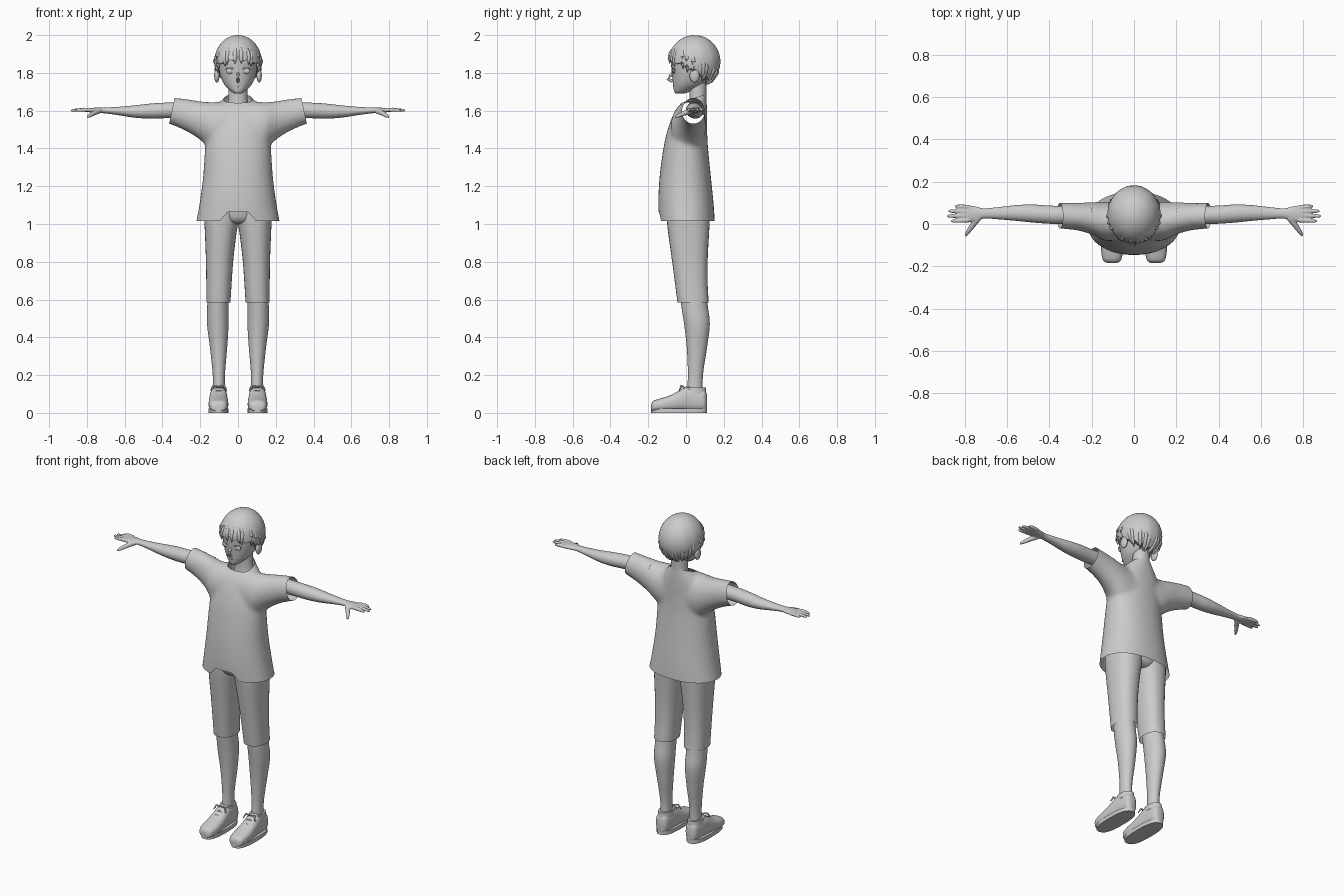
import bpy, bmesh, math
from mathutils import Vector

cube = bpy.data.objects.get("Cube")
if cube:
    bpy.data.objects.remove(cube)

grey = bpy.data.materials.new("plain grey")
grey.use_nodes = True
COLOR = (.6, .6, .6, 1)
grey.diffuse_color = COLOR
for node in grey.node_tree.nodes:
    if node.type == 'BSDF_PRINCIPLED':
        node.inputs["Base Color"].default_value = COLOR
made = []


def skin(bm, rings, caps=True):
    """Join rings of points into a tube."""
    rings = [[bm.verts.new(p) for p in ring] for ring in rings]
    n = len(rings[0])
    for a, b in zip(rings, rings[1:]):
        for i in range(n):
            j = (i + 1) % n
            bm.faces.new((a[i], a[j], b[j], b[i]))
    if caps:
        bm.faces.new(rings[0][::-1])
        bm.faces.new(rings[-1])


def loft(bm, axis, rows, power=2, n=32, steps=4, caps=True):
    """Rounded sections along an axis; a row is position, then low and high of both other axes."""
    rows = [Vector(r) for r in rows]
    dense = []
    for i in range(len(rows) - 1):
        p, q = rows[i], rows[i + 1]
        o, r = rows[max(i - 1, 0)], rows[min(i + 2, len(rows) - 1)]
        for k in range(steps):
            t = k / steps
            dense.append(p + (q - o) * (t / 2) + (o * 2 - p * 5 + q * 4 - r) * (t * t / 2)
                         + (p * 3 - o - q * 3 + r) * (t ** 3 / 2))
    dense.append(rows[-1])
    rings = []
    for t, a0, a1, b0, b1 in dense:
        ring = []
        for i in range(n):
            c, s = math.cos(math.tau * i / n), math.sin(math.tau * i / n)
            u = (a0 + a1) / 2 + (a1 - a0) / 2 * math.copysign(abs(c) ** (2 / power), c)
            v = (b0 + b1) / 2 + (b1 - b0) / 2 * math.copysign(abs(s) ** (2 / power), s)
            ring.append({'x': (t, u, v), 'y': (u, t, v), 'z': (u, v, t)}[axis])
        rings.append(ring)
    skin(bm, rings, caps)


def tube(bm, path, radii, n=8):
    """Round tube through a few points."""
    path = [Vector(p) for p in path]
    rings = []
    for i, p in enumerate(path):
        along = path[min(i + 1, len(path) - 1)] - path[max(i - 1, 0)]
        turn = along.to_track_quat('Z', 'Y')
        rings.append([p + turn @ Vector((math.cos(math.tau * k / n), math.sin(math.tau * k / n), 0)) * radii[i]
                      for k in range(n)])
    skin(bm, rings)


def ball(bm, centre, size):
    new = bmesh.ops.create_uvsphere(bm, u_segments=20, v_segments=12, radius=1)["verts"]
    for v in new:
        v.co = Vector(centre) + Vector(a * b for a, b in zip(v.co, size))


def add_object(name, mesh):
    mesh.materials.clear()
    mesh.materials.append(grey)
    obj = bpy.data.objects.new(name, mesh)
    bpy.context.scene.collection.objects.link(obj)
    made.append(obj)
    return obj


def finish(name, bm, voxel=0, smooth=0, pair=False):
    """Make the object, fusing its pieces if asked, and its mirrored twin."""
    bmesh.ops.recalc_face_normals(bm, faces=bm.faces)
    mesh = bpy.data.meshes.new(name)
    bm.to_mesh(mesh)
    bm.free()
    obj = add_object("left_" + name if pair else name, mesh)
    if voxel:
        fuse = obj.modifiers.new("fuse", 'REMESH')
        fuse.mode, fuse.voxel_size = 'VOXEL', voxel
        soft = obj.modifiers.new("soften", 'SMOOTH')
        soft.iterations = smooth
        graph = bpy.context.evaluated_depsgraph_get()
        baked = bpy.data.meshes.new_from_object(obj.evaluated_get(graph))
        obj.modifiers.clear()
        obj.data = baked
        baked.materials.clear()
        baked.materials.append(grey)
    if pair:
        twin = obj.data.copy()
        for v in twin.vertices:
            v.co.x *= -1
        twin.flip_normals()
        add_object("right_" + name, twin)
    return obj


# Shirt: body and sleeves fused, then trimmed open at hem, cuffs and collar
bm = bmesh.new()
loft(bm, 'z', [(.97, -.23, .23, -.14, .155), (1.1, -.205, .205, -.147, .147), (1.25, -.185, .185, -.14, .132),
               (1.4, -.175, .175, -.12, .117), (1.5, -.165, .165, -.097, .112), (1.58, -.14, .14, -.067, .112),
               (1.64, -.1, .1, -.025, .11), (1.68, -.066, .066, .005, .108), (1.73, -.055, .055, .01, .105)], 2.2)
half = [(.06, -.08, .105, 1.36, 1.65), (.14, -.078, .105, 1.39, 1.645), (.2, -.05, .103, 1.445, 1.65),
        (.27, -.03, .1, 1.49, 1.661), (.35, -.022, .1, 1.525, 1.67), (.4, -.02, .1, 1.54, 1.675)]
loft(bm, 'x', [(-r[0], *r[1:]) for r in reversed(half)] + half)
shirt = finish("shirt", bm, .012, 6)
bm = bmesh.new()
bm.from_mesh(shirt.data)


def trim(point, normal, faces):
    geom = set(faces)
    for f in faces:
        geom.update(f.edges)
        geom.update(f.verts)
    bmesh.ops.bisect_plane(bm, geom=list(geom), plane_co=point, plane_no=normal, clear_outer=True)


trim((0, 0, 1.015), (0, 0, -1), bm.faces[:])
for side in (-1, 1):
    trim((side * .35, 0, 1.6), (side, 0, .21), bm.faces[:])
trim((0, .05, 1.668), (0, -.36, 1), [f for f in bm.faces if abs(f.calc_center_median().x) < .12
                                    and f.calc_center_median().z > 1.6])
for v in bm.verts:  # raised notch in the front hem
    if v.co.y < -.05:
        v.co.z = max(v.co.z, 1.015 + .048 * min(1, max(0, (.095 - abs(v.co.x)) / .04)))
bmesh.ops.dissolve_degenerate(bm, dist=.0005, edges=bm.edges)
bm.to_mesh(shirt.data)
bm.free()

# Arms with hands
bm = bmesh.new()
loft(bm, 'x', [(.2, 0, .085, 1.56, 1.645), (.37, 0, .086, 1.56, 1.643), (.47, .006, .092, 1.558, 1.637),
               (.55, .014, .09, 1.563, 1.628), (.64, .022, .08, 1.577, 1.62), (.71, .025, .074, 1.586, 1.617),
               (.75, .012, .084, 1.588, 1.616), (.79, .01, .088, 1.592, 1.614), (.82, .018, .084, 1.595, 1.612)])
for base, tip, reach in ((.018, .014, .865), (.039, .038, .885), (.06, .061, .878), (.08, .084, .848)):
    tube(bm, [(.78, base, 1.604), (.82, (base + tip) / 2, 1.605), (reach - .01, tip, 1.602), (reach, tip, 1.601)],
         (.011, .011, .008, .004))
tube(bm, [(.735, .03, 1.6), (.762, -.005, 1.588), (.783, -.035, 1.575), (.797, -.056, 1.566)],
     (.016, .014, .011, .006))
finish("arm", bm, .0045, 2, True)

# Neck and head
bm = bmesh.new()
loft(bm, 'z', [(1.58, -.07, .07, .01, .11), (1.65, -.052, .052, .018, .108), (1.76, -.05, .05, .015, .11)])
finish("neck", bm)
bm = bmesh.new()
loft(bm, 'z', [(1.69, -.014, .014, -.05, -.015), (1.7, -.034, .034, -.062, .02), (1.735, -.07, .07, -.068, .09),
               (1.78, -.092, .092, -.073, .13), (1.83, -.103, .103, -.078, .15), (1.88, -.106, .106, -.078, .16),
               (1.94, -.082, .082, -.045, .13), (1.97, -.03, .03, 0, .08)])
finish("head", bm)
bm = bmesh.new()
tube(bm, [(0, -.066, 1.805), (0, -.084, 1.785), (0, -.096, 1.768), (0, -.07, 1.754)], (.005, .009, .009, .008))
finish("nose", bm)
bm = bmesh.new()
tube(bm, [(-.018, -.063, 1.731), (0, -.067, 1.729), (.018, -.063, 1.731)], (.001, .003, .001))
finish("mouth", bm)
bm = bmesh.new()
ball(bm, (.043, -.064, 1.81), (.021, .008, .015))
finish("eye", bm, pair=True)
bm = bmesh.new()
tube(bm, [(.018, -.076, 1.816), (.033, -.075, 1.826), (.052, -.068, 1.826), (.07, -.056, 1.817)],
     (.001, .003, .003, .001))
finish("eyelid", bm, pair=True)
bm = bmesh.new()
ball(bm, (.112, .045, 1.785), (.014, .026, .036))
finish("ear", bm, pair=True)

# Hair: grooved cap with a toothed edge
CENTRE = Vector((0, .045, 1.86))


def on_hair(turn, drop, out=1.0):
    return CENTRE + Vector((.125 * out * math.sin(turn) * math.sin(drop),
                            -.137 * out * math.cos(turn) * math.sin(drop), .14 * math.cos(drop)))


def hair_end(turn):
    return math.acos((.06 * math.cos(turn) - .055) / .14)


bm = bmesh.new()
rings, columns, levels = [], 96, 16
for k in range(1, levels + 2):
    ring = []
    for i in range(columns):
        turn = math.tau * i / columns
        tooth = abs(i % 8 - 4) / 4
        t = min(k, levels) / levels
        out = 1 + .014 * (1 - tooth) * t if k <= levels else .88
        ring.append(on_hair(turn, (hair_end(turn) - .14 * tooth) * t, out))
    rings.append(ring)
skin(bm, rings)
finish("hair_cap", bm)

# Loose pointed locks lying over the edge
bm = bmesh.new()
for i in range(22):
    turn = math.tau * (i + .5) / 22
    end = hair_end(turn)
    lean = .1 * math.sin(i * 2.4)
    tube(bm, [on_hair(turn + lean * f, end * f, .97) for f in (.6, .8, .95, 1.08)], (.003, .012, .011, .001))
finish("hair_locks", bm)

# Shorts
bm = bmesh.new()
loft(bm, 'z', [(.585, .04, .168, -.045, .12), (.7, .033, .168, -.06, .114), (.82, .024, .17, -.076, .115),
               (.95, .008, .175, -.094, .122), (1.03, -.004, .178, -.102, .126), (1.12, -.01, .172, -.105, .122)],
     2.3, caps=False)
finish("shorts_leg", bm, pair=True)
bm = bmesh.new()
loft(bm, 'z', [(1.0, -.07, .07, -.06, .09), (1.04, -.15, .15, -.1, .122), (1.2, -.165, .165, -.11, .115)])
finish("shorts_seat", bm)

# Lower legs
bm = bmesh.new()
loft(bm, 'z', [(.06, .07, .134, .005, .092), (.14, .07, .132, .008, .088), (.22, .068, .135, .01, .092),
               (.35, .057, .149, .004, .112), (.47, .05, .164, -.01, .126), (.56, .051, .163, -.024, .116),
               (.66, .05, .16, -.035, .105)])
finish("lower_leg", bm, pair=True)

# Shoes with soles, collars and laces
bm = bmesh.new()
loft(bm, 'y', [(-.184, .08, .126, .008, .045), (-.172, .062, .146, .008, .064), (-.13, .052, .155, .008, .078),
               (-.08, .052, .155, .008, .095), (-.03, .055, .152, .008, .122), (.01, .058, .148, .008, .142),
               (.06, .06, .145, .008, .128), (.095, .065, .14, .008, .125), (.11, .08, .125, .01, .1)], 2.5)
finish("shoe", bm, pair=True)
bm = bmesh.new()
loft(bm, 'z', [(0, .05, .157, -.185, .112), (.024, .05, .157, -.185, .112)], 2.6, steps=1)
finish("sole", bm, pair=True)
bm = bmesh.new()
loft(bm, 'z', [(.1, .06, .144, -.012, .108), (.135, .062, .142, -.012, .105)], steps=1)
finish("shoe_collar", bm, pair=True)
bm = bmesh.new()
for y, z in ((-.06, .1), (-.035, .116), (-.01, .134)):
    tube(bm, [(.072, y, z - .012), (.09, y, z + .002), (.115, y, z + .002), (.132, y, z - .012)], (.004,) * 4)
for side in (-1, 1):
    tube(bm, [(.102, -.015, .138), (.102 + side * .03, -.025, .143), (.102 + side * .042, -.035, .118)],
         (.004, .006, .003))
finish("laces", bm, pair=True)

# Smooth shading with sharp edges kept
bpy.ops.object.select_all(action='DESELECT')
for obj in made:
    obj.select_set(True)
bpy.context.view_layer.objects.active = made[0]
bpy.ops.object.shade_smooth_by_angle(angle=math.radians(50))
